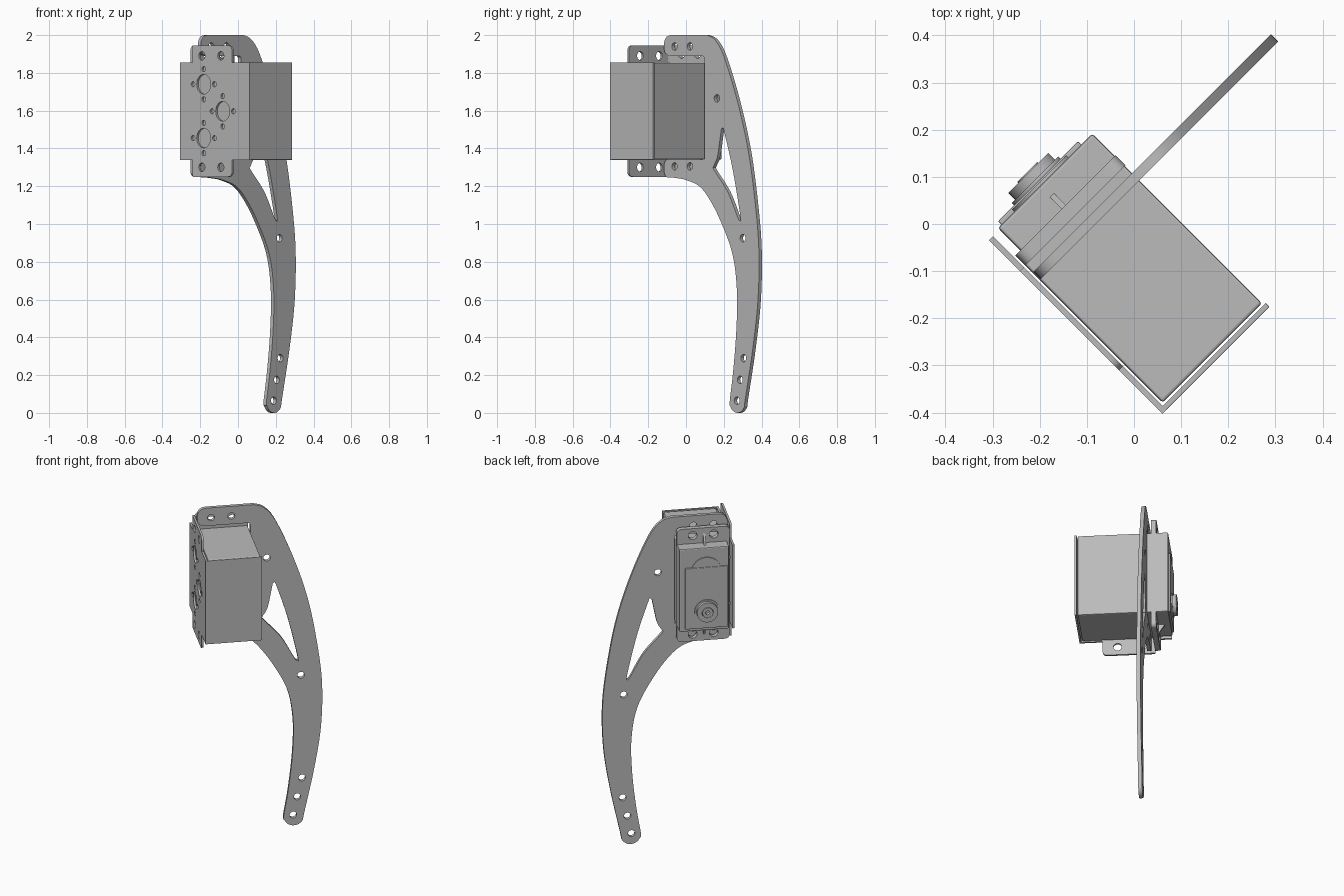
import bpy, bmesh
from math import sin, cos, pi, radians, sqrt
from mathutils import Matrix, Vector

cube = bpy.data.objects.get("Cube")
if cube:
    bpy.data.objects.remove(cube)

grey = bpy.data.materials.new("plain grey")
grey.use_nodes = True
grey.diffuse_color = (0.5, 0.5, 0.5, 1)
grey.node_tree.nodes["Principled BSDF"].inputs["Base Color"].default_value = (0.5, 0.5, 0.5, 1)

# The whole assembly is turned 45 degrees: u runs along the leg, v across it
U = Vector((1, 1, 0)) / sqrt(2)
V = Vector((1, -1, 0)) / sqrt(2)
Z = Vector((0, 0, 1))


def frame(a, b, c, origin):
    m = Matrix((a, b, c)).transposed().to_4x4()
    m.translation = origin
    return m


def leg_frame(v):
    return frame(U, Z, V, V * v)


def side_frame(u):
    return frame(V, Z, -U, U * u)


def finish(name, mesh, matrix, smooth):
    mesh.transform(matrix)
    mesh.materials.clear()
    mesh.materials.append(grey)
    obj = bpy.data.objects.new(name, mesh)
    bpy.context.collection.objects.link(obj)
    if smooth:
        bpy.ops.object.select_all(action='DESELECT')
        obj.select_set(True)
        bpy.context.view_layer.objects.active = obj
        bpy.ops.object.shade_smooth_by_angle(angle=radians(30))


def circle(x, y, r, n=24):
    return [(x + r * cos(2 * pi * i / n), y + r * sin(2 * pi * i / n)) for i in range(n)]


def smooth_path(pts, steps=6):
    """Flowing curve through every point."""
    p = [Vector(q) for q in [pts[0]] + pts + [pts[-1]]]
    out = []
    for a, b, c, d in zip(p, p[1:], p[2:], p[3:]):
        for i in range(steps):
            t = i / steps
            out.append(0.5 * (2 * b + (c - a) * t + (2 * a - 5 * b + 4 * c - d) * t * t
                              + (3 * b - a - 3 * c + d) * t ** 3))
    return [tuple(q) for q in out] + [pts[-1]]


def rounded(corners, steps=6):
    """Polygon whose corners (x, y, radius) are rounded off."""
    out, n = [], len(corners)
    for i, (x, y, r) in enumerate(corners):
        p = Vector((x, y))
        if r == 0:
            out.append((x, y))
            continue
        a = p + (Vector(corners[i - 1][:2]) - p).normalized() * r
        b = p + (Vector(corners[(i + 1) % n][:2]) - p).normalized() * r
        for k in range(steps + 1):
            t = k / steps
            out.append(tuple(a * (1 - t) ** 2 + p * 2 * t * (1 - t) + b * t * t))
    return out


def plate(name, loops, thickness, matrix):
    """Flat sheet: first loop is the outline, the others are holes."""
    curve = bpy.data.curves.new(name, 'CURVE')
    curve.dimensions = '2D'
    curve.fill_mode = 'BOTH'
    curve.extrude = thickness / 2
    for loop in loops:
        s = curve.splines.new('POLY')
        s.points.add(len(loop) - 1)
        for pt, (x, y) in zip(s.points, loop):
            pt.co = (x, y, 0, 1)
        s.use_cyclic_u = True
    helper = bpy.data.objects.new(name + "_curve", curve)
    bpy.context.collection.objects.link(helper)
    dg = bpy.context.evaluated_depsgraph_get()
    mesh = bpy.data.meshes.new_from_object(helper.evaluated_get(dg))
    bpy.data.objects.remove(helper)
    bm = bmesh.new()
    bm.from_mesh(mesh)
    bmesh.ops.remove_doubles(bm, verts=bm.verts, dist=1e-5)
    bmesh.ops.recalc_face_normals(bm, faces=bm.faces)
    bm.to_mesh(mesh)
    bm.free()
    finish(name, mesh, matrix, True)


def block(name, u, z, v, bevel=0.006):
    """Box between (low, high) limits along u, z and v."""
    bm = bmesh.new()
    bmesh.ops.create_cube(bm, size=1)
    for vert in bm.verts:
        vert.co = [lo + (hi - lo) * (c + 0.5) for c, (lo, hi) in zip(vert.co, (u, z, v))]
    bmesh.ops.bevel(bm, geom=bm.edges[:], offset=bevel, segments=2, affect='EDGES', profile=0.5)
    bmesh.ops.recalc_face_normals(bm, faces=bm.faces)
    mesh = bpy.data.meshes.new(name)
    bm.to_mesh(mesh)
    bm.free()
    finish(name, mesh, leg_frame(0), False)


def disc(name, u, z, r, v0, v1, hole=0):
    loops = [circle(u, z, r, 40)] + ([circle(u, z, hole)] if hole else [])
    plate(name, loops, v1 - v0, leg_frame((v0 + v1) / 2))


# Curved leg with a notch that wraps the motor, a slot and mounting holes
outer = [(0.10, 2.0), (0.16, 1.975), (0.225, 1.89), (0.324, 1.66), (0.406, 1.4), (0.458, 1.13),
         (0.488, 0.87), (0.482, 0.6), (0.443, 0.34), (0.386, 0.07)]
foot = [(0.328 + 0.057 * cos(a), 0.057 + 0.057 * sin(a)) for a in [-pi * k / 8 for k in range(1, 8)]]
inner = [(0.27, 0.06), (0.296, 0.22), (0.32, 0.44), (0.324, 0.65), (0.291, 0.84), (0.205, 1.01),
         (0.115, 1.135), (0.033, 1.205), (-0.08, 1.238)]
notch = rounded([(-0.15, 1.245, 0), (-0.222, 1.245, 0.04), (-0.222, 1.345, 0.04), (0.08, 1.345, 0),
                 (0.08, 1.89, 0.02), (-0.222, 1.89, 0.05), (-0.222, 2.0, 0.055), (0.05, 2.0, 0)])
slot = smooth_path([(0.208, 1.505), (0.217, 1.508), (0.228, 1.49), (0.292, 1.29), (0.35, 1.04),
                    (0.344, 1.02), (0.33, 1.035), (0.255, 1.17), (0.154, 1.285), (0.15, 1.305),
                    (0.176, 1.35), (0.192, 1.42)])
holes = [(0.324, 0.065), (0.347, 0.175), (0.374, 0.29), (0.368, 0.925), (0.174, 1.665)]
holes += [(u, z) for u in (-0.143, -0.028) for z in (1.305, 1.94)]
plate("leg", [smooth_path(outer + foot + inner) + notch, slot] + [circle(u, z, 0.02) for u, z in holes],
      0.022, leg_frame(-0.068))

# Motor: main body, mounting ears and gear case
block("motor_body", (-0.225, 0.073), (1.342, 1.853), (-0.11, 0.311))
ear = rounded([(-0.225, 1.25, 0.03), (0.075, 1.25, 0.03), (0.075, 1.945, 0.03), (-0.225, 1.945, 0.03)])
ear_holes = [circle(u, z, 0.025) for u in (-0.135, -0.015) for z in (1.293, 1.902)]
plate("mounting_ears", [ear] + ear_holes, 0.03, leg_frame(-0.116))
block("gear_case", (-0.21, 0.073), (1.342, 1.853), (-0.198, -0.11))
block("raised_cover", (-0.2, 0.04), (1.36, 1.735), (-0.208, -0.195), 0.003)
disc("cover_dome", -0.08, 1.71, 0.085, -0.204, -0.195)
for name, end, edge in (("upper_rib", 1.92, 1.85), ("lower_rib", 1.275, 1.345)):
    plate(name, [[(-0.168, edge), (-0.125, edge), (-0.125, end)]], 0.012, side_frame(-0.08))

# Output shaft and its stepped hub
disc("shaft_collar", -0.082, 1.468, 0.07, -0.215, -0.2)
disc("shaft_hub", -0.082, 1.468, 0.06, -0.235, -0.214, 0.032)
disc("shaft_tip", -0.082, 1.468, 0.03, -0.238, -0.214, 0.012)

# Bracket: perforated side sheet with tabs, plus an end sheet
tab = 0.03
outline = rounded([(-0.193, 1.34, 0), (-0.1, 1.34, 0), (-0.1, 1.25, 0.008), (0.197, 1.25, tab),
                   (0.197, 1.34, 0), (0.327, 1.34, 0), (0.327, 1.855, 0), (0.197, 1.855, 0),
                   (0.197, 1.945, tab), (-0.1, 1.945, 0.008), (-0.1, 1.855, 0), (-0.193, 1.855, 0)])
drillings = [circle(v, z, 0.023) for v in (-0.029, 0.113) for z in (1.3, 1.89)]
for v, z in ((-0.015, 1.74), (0.127, 1.597), (-0.015, 1.455)):
    drillings.append(circle(v, z, 0.052, 32))
    drillings += [circle(x, y, 0.014, 16) for x, y in circle(v, z, 0.08, 4)]
plate("bracket_side", [outline] + drillings, 0.012, side_frame(-0.236))
block("bracket_end", (-0.241, 0.079), (1.34, 1.855), (0.316, 0.327), 0.001)
